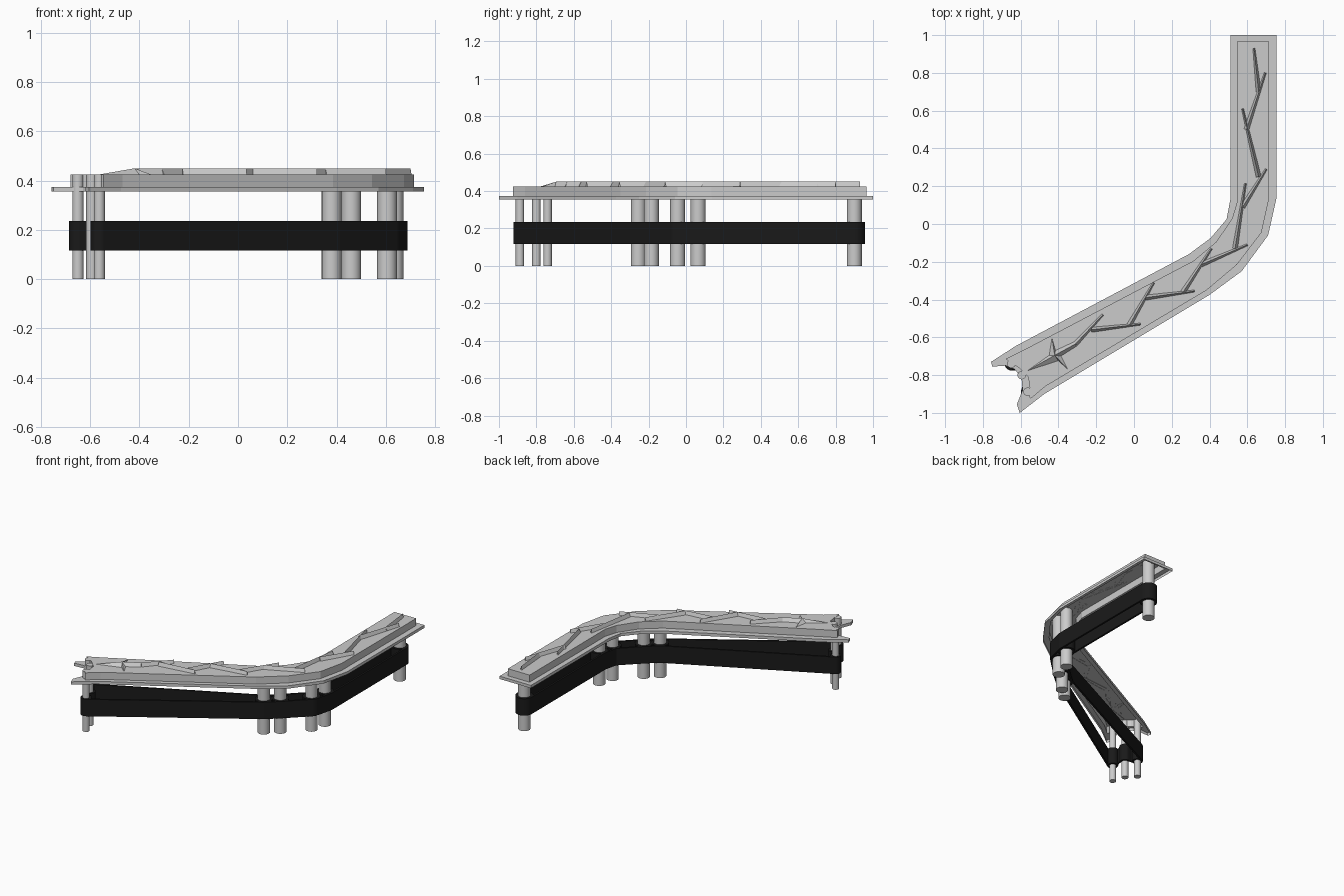
import bpy, math
from mathutils import Vector

if "Cube" in bpy.data.objects:
    bpy.data.objects.remove(bpy.data.objects["Cube"])

black = bpy.data.materials.new("black_rubber")
black.diffuse_color = (0.01, 0.01, 0.01, 1)
black.use_nodes = True
black.node_tree.nodes["Principled BSDF"].inputs["Base Color"].default_value = black.diffuse_color


def mesh_obj(name, verts, faces, mat=None):
    me = bpy.data.meshes.new(name)
    me.from_pydata([tuple(v) for v in verts], [], faces)
    ob = bpy.data.objects.new(name, me)
    bpy.context.collection.objects.link(ob)
    if mat:
        me.materials.append(mat)
    return ob


def cylinder(name, c, r, z0, z1, mat=None):
    bpy.ops.mesh.primitive_cylinder_add(vertices=24, radius=r, depth=z1 - z0,
                                        location=(c[0], c[1], (z0 + z1) / 2))
    ob = bpy.context.object
    ob.name = name
    bpy.ops.object.shade_smooth_by_angle()
    if mat:
        ob.data.materials.append(mat)


# table top: hollow tray with a stepped flange, (outer x, y, inner x, y)
outline = [
    (.755, 1, .715, .965), (.51, 1, .545, .965), (.51, .13, .547, .12),
    (.49, .025, .52, .03), (.405, -.075, .435, -.095), (.29, -.16, .315, -.195),
    (-.625, -.645, -.58, -.665), (-.757, -.73, -.68, -.715),
    (-.75, -.755, -.67, -.722), (-.68, -.75, -.65, -.737),
    (-.63, -.77, -.61, -.76), (-.595, -.82, -.56, -.81),
    (-.59, -.88, -.55, -.88), (-.62, -.955, -.555, -.915),
    (-.605, -1, -.547, -.925), (-.475, -.90, -.47, -.86),
    (.40, -.375, .385, -.35), (.57, -.25, .545, -.215),
    (.71, -.06, .675, -.045), (.755, .14, .715, .135)]
n = len(outline)
verts, faces = [], []
for k, z in ((0, .355), (0, .375), (2, .375), (2, .425)):
    verts += [(p[k], p[k + 1], z) for p in outline]
for ring in range(3):
    for i in range(n):
        j = (i + 1) % n
        faces.append((ring * n + i, ring * n + j, ring * n + n + j, ring * n + n + i))
faces.append(tuple(range(3 * n, 4 * n)))
mesh_obj("table_top", verts, faces)


# raised branch pattern: each twig runs from a fork to the next tip
def ridge(name, a, b, wa, wb):
    a, b = Vector(a), Vector(b)
    d = (b - a).normalized()
    s = Vector((-d.y, d.x))
    v = []
    for p, w in ((a, wa), (b, wb)):
        v += [(*(p + s * w), .424), (*p, .45), (*(p - s * w), .424)]
    mesh_obj(name, v, [(0, 3, 4, 1), (1, 4, 5, 2), (0, 1, 2), (3, 5, 4)])


tips = [(-.165, -.48), (.035, -.53), (.105, -.31), (.32, -.355), (.41, -.13),
        (.6, -.11), (.59, .215), (.70, .29), (.575, .61), (.695, .80), (.635, .93)]
forks = [(-.31, -.635), (-.225, -.56), (-.025, -.535), (.06, -.39), (.26, -.36),
         (.355, -.215), (.535, -.13), (.575, .09), (.66, .25), (.595, .50), (.66, .70)]
for i, (f, t) in enumerate(zip(forks, tips)):
    ridge(f"twig_{i}", f, t, .014, .006)
ridge("twig_stem", (-.42, -.695), (-.31, -.635), .022, .014)

# four-pointed star at the root of the branch
star = [(-.57, -.78), (-.40, -.725), (-.35, -.77), (-.385, -.70), (-.34, -.65),
        (-.415, -.67), (-.435, -.60), (-.45, -.695)]
mesh_obj("root_star", [(x, y, .424) for x, y in star] + [(-.42, -.695, .45)],
         [(i, (i + 1) % 8, 8) for i in range(8)])

# posts
small = [(-.65, -.74), (-.594, -.80), (-.563, -.888)]
large = [(.38, -.255), (.46, -.185), (.605, -.045), (.632, .065), (.632, .90)]
for i, c in enumerate(small):
    cylinder(f"thin_post_{i}", c, .0225, 0, .424)
for i, c in enumerate(large):
    cylinder(f"thick_post_{i}", c, .04, 0, .424)

# belt around the posts
Z0, Z1, T = .117, .236, .013
RS, RL = .0355, .057


def wall(name, outer, inner):
    """Upright band between two plan paths."""
    m = len(outer)
    v = [(*p, z) for path in (outer, inner) for z in (Z0, Z1) for p in path]
    f = []
    for i in range(m - 1):
        a = [k * m + i for k in (0, 1, 3, 2)]
        for q in range(4):
            r = (q + 1) % 4
            f.append((a[q], a[q] + 1, a[r] + 1, a[r]))
    f += [(0, m, 3 * m, 2 * m), (m - 1, 3 * m - 1, 4 * m - 1, 2 * m - 1)]
    mesh_obj(name, v, f, black)


def strap(name, p, rp, q, rq):
    """Straight run tangent to two posts; a positive radius is the right side."""
    p, q = Vector(p), Vector(q)
    d = q - p
    sb = (rp - rq) / d.length
    d.normalize()
    nrm = Vector((d.y, -d.x)) * math.sqrt(1 - sb * sb) + d * sb
    off = lambda r, t: nrm * (r - math.copysign(t, r))
    wall(name, [p + off(rp, 0), q + off(rq, 0)], [p + off(rp, T), q + off(rq, T)])


strap("belt_inner_run", small[0], -RS, large[0], -RL)
strap("belt_outer_run", small[2], RS, large[0], RL)
strap("belt_notch_a", small[0], RS, small[1], -RS)
strap("belt_notch_b", small[1], -RS, small[2], RS)
for i in range(4):
    for s in (1, -1):
        strap(f"belt_run_{i}_{s}", large[i], s * RL, large[i + 1], s * RL)
for i, c in enumerate(large):
    cylinder(f"belt_wrap_{i}", c, RL, Z0, Z1, black)
for i in (0, 2):
    cylinder(f"belt_end_{i}", small[i], RS, Z0, Z1, black)
angles = [math.radians(-30 + 133 * i / 8) for i in range(9)]
arc = [[(small[1][0] + r * math.cos(a), small[1][1] + r * math.sin(a)) for a in angles]
       for r in (RS, RS - T)]
wall("belt_notch_arc", *arc)
